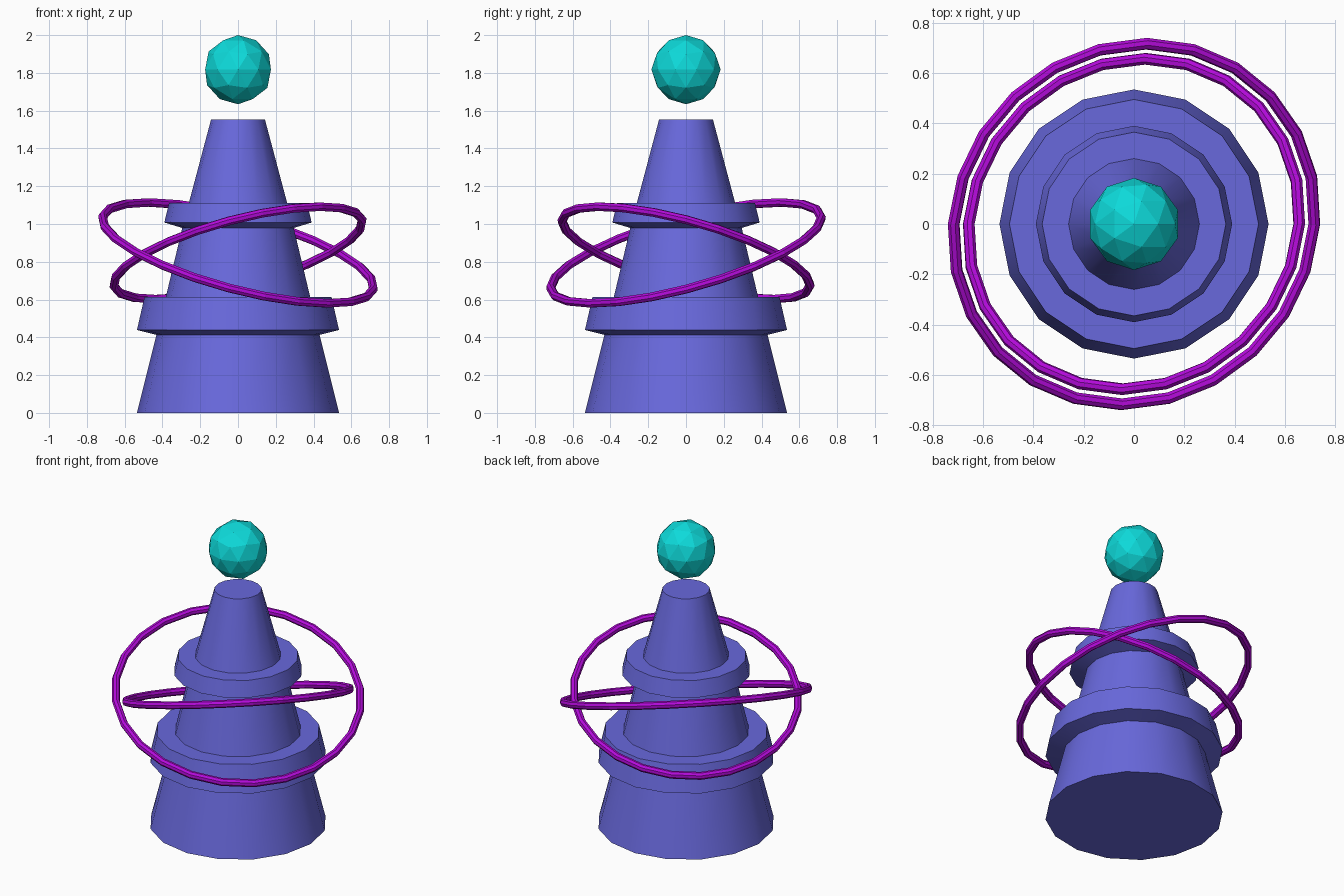
import bpy, bmesh
from math import radians, cos, sin, tau

if "Cube" in bpy.data.objects:
    bpy.data.objects.remove(bpy.data.objects["Cube"])


def paint(obj, name, color):
    mat = bpy.data.materials.new(name)
    mat.diffuse_color = (*color, 1)
    mat.use_nodes = True
    mat.node_tree.nodes["Principled BSDF"].inputs["Base Color"].default_value = mat.diffuse_color
    obj.data.materials.append(mat)
    return mat


def lathe(name, profile, sides):
    """Revolve (radius, z) points round the z axis and cap both ends."""
    bm = bmesh.new()
    rings = [[bm.verts.new((r * cos(tau * i / sides), r * sin(tau * i / sides), z))
              for i in range(sides)] for r, z in profile]
    for low, high in zip(rings, rings[1:]):
        for i in range(sides):
            j = (i + 1) % sides
            bm.faces.new((low[i], low[j], high[j], high[i]))
    bm.faces.new(rings[0][::-1])
    bm.faces.new(rings[-1])
    mesh = bpy.data.meshes.new(name)
    bm.to_mesh(mesh)
    bm.free()
    obj = bpy.data.objects.new(name, mesh)
    bpy.context.collection.objects.link(obj)
    return obj


def smooth(obj):
    bpy.ops.object.select_all(action='DESELECT')
    obj.select_set(True)
    bpy.context.view_layer.objects.active = obj
    bpy.ops.object.shade_smooth_by_angle(angle=radians(30))


# Tiered tower with two overhanging rims
tower = lathe("tower", [
    (0.535, 0.0), (0.432, 0.413),
    (0.535, 0.439), (0.495, 0.614), (0.382, 0.614),
    (0.295, 0.979),
    (0.39, 1.008), (0.365, 1.112), (0.26, 1.112),
    (0.143, 1.552)], 16)
paint(tower, "tower_blue", (0.14, 0.14, 0.72))
smooth(tower)

# Floating faceted orb
bpy.ops.mesh.primitive_ico_sphere_add(subdivisions=2, radius=0.183, location=(0, 0, 1.817))
orb = bpy.context.object
orb.name = "orb"
paint(orb, "orb_cyan", (0.004, 0.7, 0.7))

# Two orbiting rings, tilted in opposite directions
ring_mat = None
for name, radius, tilt in (("outer_ring", 0.742, 15), ("inner_ring", 0.68, -15)):
    bpy.ops.mesh.primitive_torus_add(
        major_radius=radius, minor_radius=0.024, major_segments=24, minor_segments=8,
        location=(0, 0, 0.847), rotation=(radians(tilt), radians(tilt), 0))
    ring = bpy.context.object
    ring.name = name
    if ring_mat:
        ring.data.materials.append(ring_mat)
    else:
        ring_mat = paint(ring, "ring_purple", (0.45, 0.003, 0.7))
